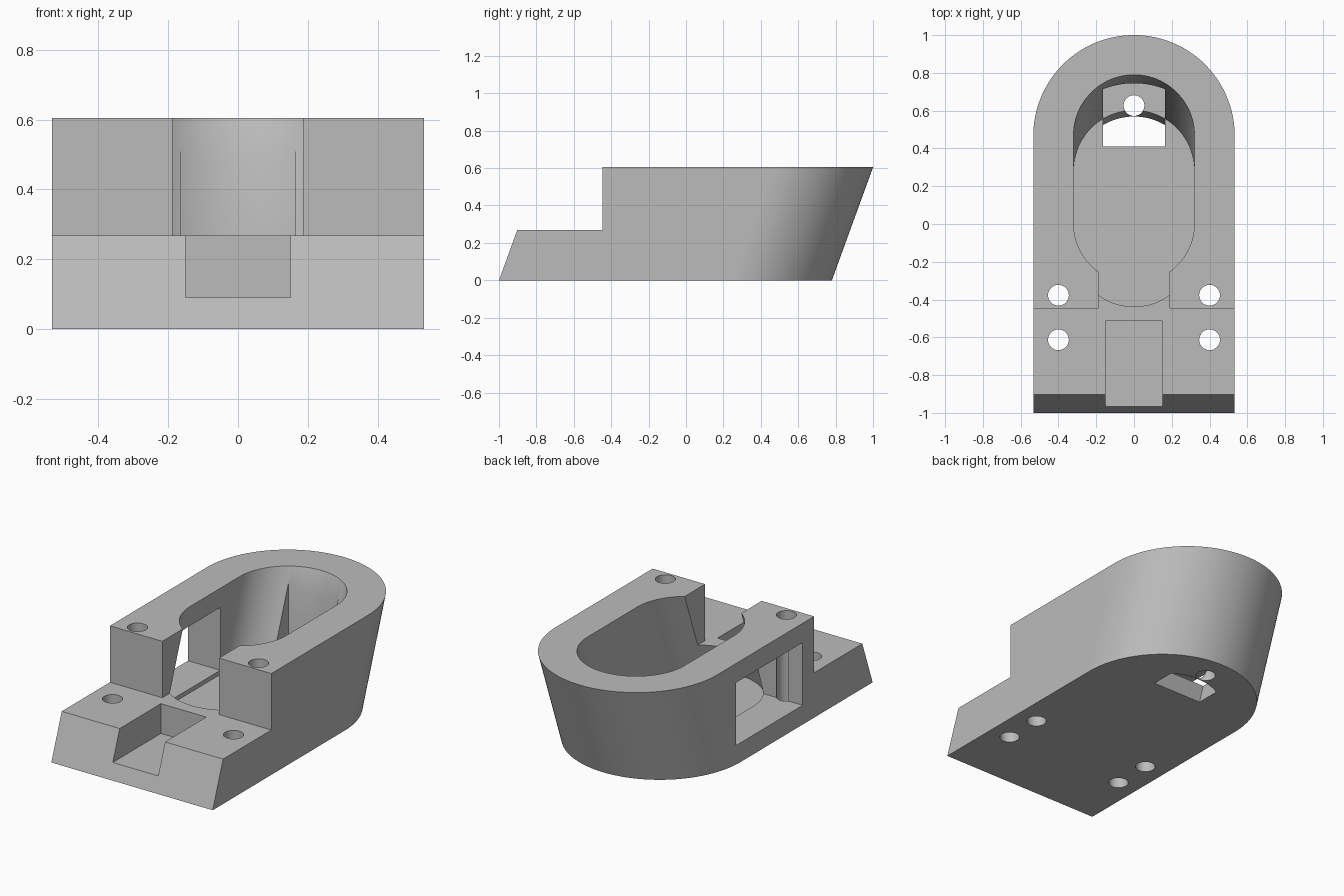
import bpy, bmesh
from math import sin, cos, pi, asin

cube = bpy.data.objects.get("Cube")
if cube:
    bpy.data.objects.remove(cube, do_unlink=True)

LEAN = 0.364      # backward lean per unit of height
HEIGHT = 0.605
FLOOR = 0.09

grey = bpy.data.materials.new("plain grey")
grey.use_nodes = True
colour = (0.5, 0.5, 0.5, 1)
grey.diffuse_color = colour
grey.node_tree.nodes["Principled BSDF"].inputs["Base Color"].default_value = colour


def arc(cy, r, a0, a1, n=64, cx=0):
    """Points of an arc in plan, angles in radians."""
    return [(cx + r * cos(a0 + (a1 - a0) * i / n), cy + r * sin(a0 + (a1 - a0) * i / n))
            for i in range(n + 1)]


def prism(name, outline, z0, z1, lean=0.0):
    """Extrude a plan outline (given at z = 0) between two heights."""
    bm = bmesh.new()
    low = [bm.verts.new((x, y + lean * z0, z0)) for x, y in outline]
    high = [bm.verts.new((x, y + lean * z1, z1)) for x, y in outline]
    bm.faces.new(low[::-1])
    bm.faces.new(high)
    for i in range(len(low)):
        j = (i + 1) % len(low)
        bm.faces.new((low[i], low[j], high[j], high[i]))
    mesh = bpy.data.meshes.new(name)
    bm.to_mesh(mesh)
    bm.free()
    obj = bpy.data.objects.new(name, mesh)
    bpy.context.collection.objects.link(obj)
    mesh.materials.append(grey)
    return obj


def rect(x0, x1, y0, y1):
    return [(x0, y0), (x1, y0), (x1, y1), (x0, y1)]


def slot(half, y0, cy, r):
    """Rectangle whose rear edge is an arc."""
    a = asin(half / r)
    return [(-half, y0), (half, y0)] + arc(cy, r, pi / 2 - a, pi / 2 + a, 24)


# Leaning body with a rounded back
body = prism("mount_body", [(-0.533, -1), (0.533, -1)] + arc(0.247, 0.533, 0, pi, 96),
             0, HEIGHT, LEAN)

# Cutters
cutters = [
    prism("front_step_cutter", rect(-0.8, 0.8, -1.3, -0.447), 0.268, 0.8),
    prism("pocket_cutter", arc(0.25, 0.32, 0, pi) + arc(-0.215, 0.32, pi, 2 * pi),
          FLOOR, 0.8, LEAN),
    prism("neck_cutter", rect(-0.187, 0.187, -0.6, -0.1), 0.268, 0.8),
    prism("front_notch_cutter", rect(-0.15, 0.15, -1.2, -0.513), FLOOR, 0.5),
    prism("side_window_cutter", rect(-0.7, -0.22, -0.34, 0.29), 0.115, 0.49),
    prism("rear_recess_cutter", slot(0.165, 0.45, 0.295, 0.45), FLOOR, 0.58),
    prism("floor_slot_cutter", slot(0.165, 0.377, 0.25, 0.319), -0.1, 0.13, LEAN),
]
holes = [(0, 0.627, 0.2)] + [(s * 0.4, y, 0.9) for s in (-1, 1) for y in (-0.377, -0.613)]
for x, y, top in holes:
    cutters.append(prism("screw_hole_cutter", arc(y, 0.055, 0, 2 * pi * 31 / 32, 31, x), -0.1, top))

bpy.context.view_layer.objects.active = body
body.select_set(True)
for cutter in cutters:
    cutter.hide_render = True
    mod = body.modifiers.new(cutter.name, 'BOOLEAN')
    mod.operation = 'DIFFERENCE'
    mod.solver = 'EXACT'
    mod.object = cutter
    bpy.ops.object.modifier_apply(modifier=mod.name)
for cutter in cutters:
    bpy.data.objects.remove(cutter, do_unlink=True)

bpy.ops.object.shade_smooth_by_angle(angle=pi / 6)
